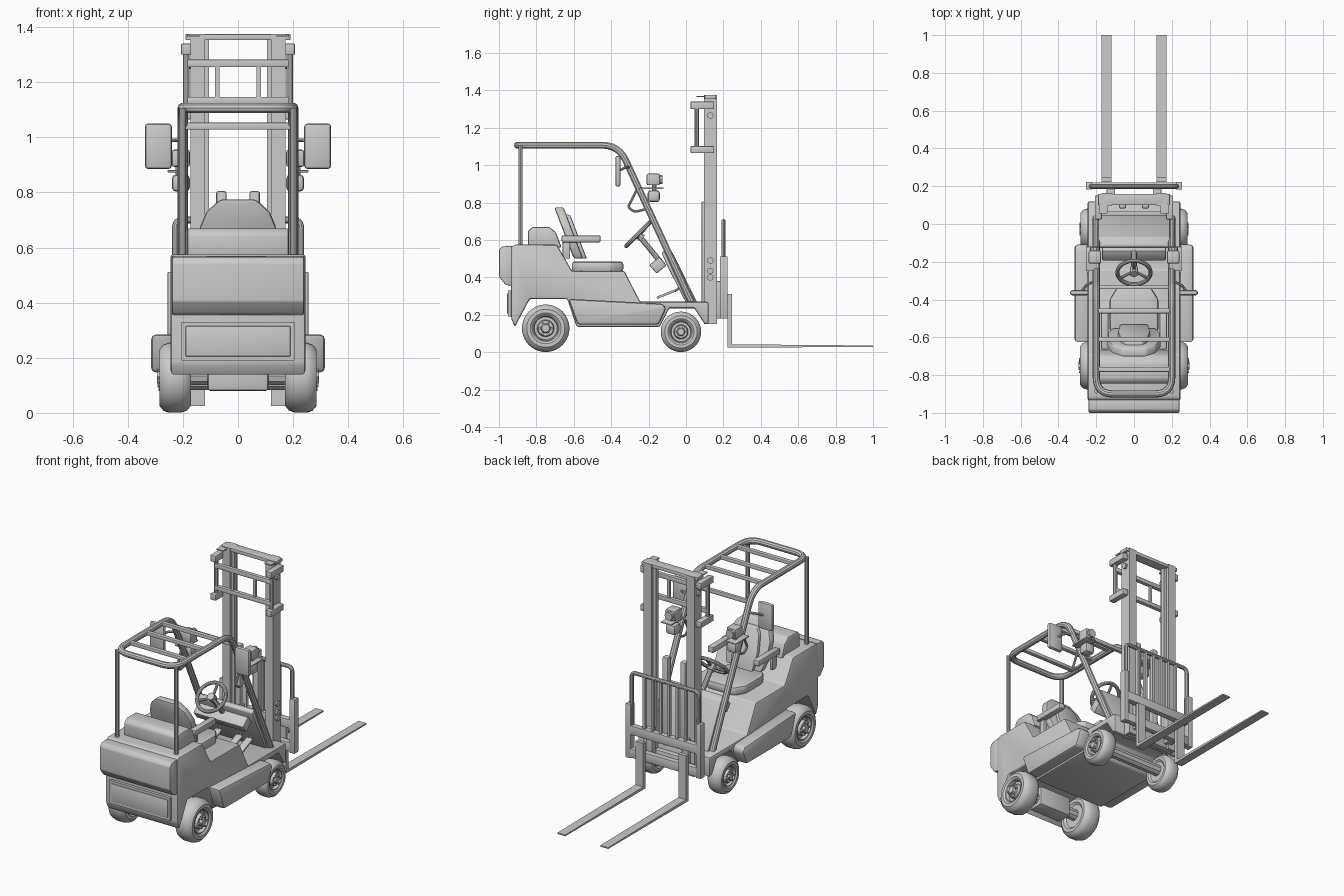
import bpy, bmesh, math
from mathutils import Vector, Matrix

if "Cube" in bpy.data.objects:
    bpy.data.objects.remove(bpy.data.objects["Cube"])


def add(name, bm, bevel=0, segs=2):
    bmesh.ops.recalc_face_normals(bm, faces=bm.faces)
    me = bpy.data.meshes.new(name)
    bm.to_mesh(me)
    bm.free()
    ob = bpy.data.objects.new(name, me)
    bpy.context.collection.objects.link(ob)
    if bevel:
        m = ob.modifiers.new("bevel", 'BEVEL')
        m.width, m.segments, m.limit_method = bevel, segs, 'ANGLE'
        m.angle_limit = math.radians(20)
    return ob


def prism(name, pts, a, b, axis='X', bevel=0, lean=0):
    """Extrude a 2D profile from a to b along an axis; lean shears y by z."""
    place = {'X': lambda p: (a, p[0], p[1]), 'Y': lambda p: (p[0], a, p[1]),
             'Z': lambda p: (p[0], p[1], a)}[axis]
    bm = bmesh.new()
    face = bm.faces.new([bm.verts.new(place(p)) for p in pts])
    ext = bmesh.ops.extrude_face_region(bm, geom=[face])
    d = Vector([(b - a) * (axis == k) for k in 'XYZ'])
    bmesh.ops.translate(bm, vec=d, verts=[v for v in ext['geom'] if isinstance(v, bmesh.types.BMVert)])
    for v in bm.verts:
        v.co.y += lean * v.co.z
    return add(name, bm, bevel)


def box(name, x, y, z, bevel=0, tilt=0):
    """Box from (min, max) ranges, optionally tilted about x through its centre."""
    bm = bmesh.new()
    bmesh.ops.create_cube(bm, size=1)
    c = Matrix.Translation([(r[0] + r[1]) / 2 for r in (x, y, z)])
    s = Matrix.Diagonal([abs(r[1] - r[0]) for r in (x, y, z)] + [1])
    bm.transform(c @ Matrix.Rotation(math.radians(tilt), 4, 'X') @ s)
    return add(name, bm, bevel)


def tube(name, pts, r, fillet=0, cyclic=False, res=3):
    """Round bar through points with rounded corners."""
    P = [Vector(p) for p in pts]
    out = [P[0]]
    for a, p, b in zip(P, P[1:], P[2:]):
        if not fillet:
            out.append(p)
            continue
        s = p + (a - p).normalized() * min(fillet, (a - p).length / 2)
        e = p + (b - p).normalized() * min(fillet, (b - p).length / 2)
        out += [s.lerp(p, t / 6).lerp(p.lerp(e, t / 6), t / 6) for t in range(7)]
    out.append(P[-1])
    cu = bpy.data.curves.new(name, 'CURVE')
    cu.dimensions, cu.bevel_depth, cu.bevel_resolution, cu.use_fill_caps = '3D', r, res, True
    sp = cu.splines.new('POLY')
    sp.points.add(len(out) - 1)
    for q, v in zip(sp.points, out):
        q.co = (*v, 1)
    sp.use_cyclic_u = cyclic
    ob = bpy.data.objects.new(name, cu)
    bpy.context.collection.objects.link(ob)
    return ob


def wheel(name, side, x, y, z, R, w):
    prof = [(-.8, 0), (-.8, .55), (-1, .65), (-1, .8), (-.75, .94), (-.35, 1), (.35, 1), (.75, .94),
            (1, .8), (1, .65), (.85, .56), (.85, .52), (.5, .48), (.5, .36), (.9, .32), (.9, .2),
            (1.15, .16), (1.15, 0)]
    bm = bmesh.new()
    vs = [bm.verts.new((side * (x + u * w), y, z + r * R)) for u, r in prof]
    es = [bm.edges.new(p) for p in zip(vs, vs[1:])]
    bmesh.ops.spin(bm, geom=vs + es, cent=(0, y, z), axis=(1, 0, 0), angle=math.tau, steps=40)
    bmesh.ops.remove_doubles(bm, verts=bm.verts, dist=1e-5)
    add(name, bm)
    for i in range(6):
        t = i * math.tau / 6
        ny, nz = y + .26 * R * math.cos(t), z + .26 * R * math.sin(t)
        tube("wheel_nut", [(side * (x + .8 * w), ny, nz), (side * (x + 1.12 * w), ny, nz)], .007, res=1)


# Chassis with wheel arches and stepped top
prism("body", [(-.935, .56), (-.92, .575), (-.69, .575), (-.61, .435), (-.33, .435), (-.245, .27),
               (.12, .27), (.12, .15), (.1, .15), (.045, .235), (-.09, .235), (-.14, .135),
               (-.585, .135), (-.635, .285), (-.835, .285), (-.915, .135), (-.935, .18)],
      -.245, .245, bevel=.012)
prism("counterweight", [(-.93, .57), (-.985, .565), (-1, .545), (-1, .405), (-.965, .36), (-.93, .355)],
      -.24, .24, bevel=.006)
panel = box("rear_panel", (-.205, .205), (-.952, -.93), (.19, .33))
box("rear_panel_inset", (-.19, .19), (-.956, -.95), (.205, .315), .002)
prism("engine_hood", [(-.845, .56), (-.845, .65), (-.82, .67), (-.73, .67), (-.695, .64), (-.665, .56)],
      -.185, .185, bevel=.01)
box("rear_axle_box", (-.11, .11), (-.8, -.7), (.08, .2), .01)
tube("rear_axle", [(-.2, -.75, .134), (.2, -.75, .134)], .035)
tube("front_axle", [(-.22, -.027, .117), (.22, -.027, .117)], .035)

# Front cowl, dashboard and pedals
prism("front_cowl", [(-.13, .53), (-.115, .545), (-.07, .53), (.06, .265), (.0, .265), (-.1, .46)],
      -.19, .19, bevel=.006)
box("dashboard", (-.17, .17), (-.185, -.115), (.435, .495), .008, 40)
for x in (-.09, .05, .12):
    box("pedal", (x - .022, x + .022), (-.16, -.05), (.305, .317), .003, 22)
    tube("pedal_arm", [(x, -.06, .325), (x, -.03, .35)], .006)

# Steering wheel and column, tilted 45 degrees
hub = Vector((0, -.257, .63))
u, v = Vector((1, 0, 0)), Vector((0, .707, .707))
rim = [hub + .088 * (u * math.cos(t) + v * math.sin(t)) for t in [i * math.tau / 40 for i in range(40)]]
tube("steering_rim", rim, .011, cyclic=True)
for t in (90, 210, 330):
    t = math.radians(t)
    tube("steering_spoke", [hub + Vector((0, .008, -.008)), hub + .086 * (u * math.cos(t) + v * math.sin(t))], .008)
tube("steering_hub", [hub + Vector((0, -.008, .008)), hub + Vector((0, .022, -.022))], .022)
tube("steering_column", [hub, (0, -.13, .475)], .015)

# Seat
prism("seat_cushion", [(-.13, -.56), (-.13, -.4), (-.09, -.335), (.09, -.335), (.13, -.4), (.13, -.56),
                       (.1, -.61), (-.1, -.61)], .43, .485, 'Z', .015)
back = [(-.12, .5), (-.14, .57), (-.14, .67), (-.115, .73), (-.065, .775)]
prism("seat_back", back + [(-x, z) for x, z in reversed(back)], -.41, -.36, 'Y', .012, -.38)
pad = [(-.075, .5), (-.085, .6), (-.07, .7), (-.045, .735)]
prism("seat_back_pad", pad + [(-x, z) for x, z in reversed(pad)], -.37, -.34, 'Y', .008, -.38)

# Overhead guard: one continuous bar, rear posts and roof slats
zt = 1.107
tube("guard_frame", [(-.2, .03, .265), (-.2, -.36, zt), (-.2, -.9, zt), (.2, -.9, zt), (.2, -.36, zt),
                     (.2, .03, .265)], .019, .09)
for y in (-.46, -.61, -.77):
    box("roof_slat", (-.2, .2), (y - .013, y + .013), (1.098, 1.12), .004)
box("roof_front_bar", (-.195, .195), (-.345, -.325), (1.028, 1.053), .004)

for s in (-1, 1):
    sx = lambda a, b: tuple(sorted((s * a, s * b)))
    wheel("rear_wheel", s, .228, -.75, .128, .127, .0575)
    wheel("front_wheel", s, .235, -.027, .109, .108, .047)
    tube("rear_guard_post", [(s * .2, -.885, .565), (s * .2, -.885, zt)], .012)
    # Side step pod
    prism("side_pod", [(-.63, .285), (-.58, .147), (-.145, .147), (-.105, .235), (-.125, .26)],
          s * .23, s * .315, bevel=.018)
    # Armrests
    box("armrest", sx(.135, .175), (-.665, -.457), (.587, .625), .008)
    box("armrest_support", sx(.135, .155), (-.66, -.62), (.5, .6), .005)
    # Mirrors
    box("mirror", sx(.24, .338), (-.378, -.35), (.885, 1.05), .012)
    tube("mirror_arm", [(s * .2, -.3, .99), (s * .25, -.32, .99), (s * .28, -.36, .97)], .007, .02)
    # Work lights on a bracket plate
    box("light_bracket", sx(.185, .255), (-.25, -.12), (.873, .881), .002)
    tube("light_mount", [(s * .215, -.17, .86), (s * .215, -.17, .9)], .012)
    box("head_light", sx(.175, .24), (-.21, -.14), (.893, .955), .008)
    tube("head_light_lens", [(s * .2075, -.145, .924), (s * .2075, -.125, .924)], .026)
    box("turn_light", sx(.175, .24), (-.205, -.14), (.803, .865), .015)
    # Grab handle behind the front post
    tube("grab_handle", [(s * .2, -.265, .865), (s * .2, -.31, .775), (s * .2, -.275, .75),
                         (s * .2, -.215, .765)], .007, .015)
    # Mast rail channels, opening inwards
    prism("mast_rail", [(s * x, y) for x, y in ((.172, .095), (.12, .095), (.12, .112), (.155, .112),
                        (.155, .148), (.12, .148), (.12, .165), (.172, .165))], .15, 1.375, 'Z')
    box("inner_mast_rail", sx(.105, .148), (.118, .142), (.16, 1.36))
    box("lift_cylinder", sx(.042, .079), (.082, .12), (.17, .805), .008)
    for z0, z1 in ((1.3, 1.34), (1.065, 1.102)):
        box("mast_bracket", sx(.17, .207), (.025, .15), (z0, z1), .004)
    tube("mast_side_bar", [(s * .188, .057, 1.09), (s * .188, .057, 1.31)], .012)
    box("mast_guard_bar", sx(.067, .083), (.05, .064), (1.13, 1.27))
    box("mast_top_lip", sx(.14, .185), (.055, .1), (1.364, 1.371))
    for z in (1.265, .49, .435, .4):
        tube("mast_roller", [(s * .16, .13, z), (s * .185, .13, z)], .017)
    # Carriage ends and forks
    box("carriage_post", sx(.222, .255), (.182, .222), (.18, .512), .003)
    box("carriage_hook", sx(.1, .145), (.145, .185), (.18, .38), .003)
    prism("fork", [(.222, .31), (.222, .025), (1, .028), (1, .036), (.245, .042), (.245, .31)],
          s * .119, s * .172)

# Mast cross members
box("mast_top_tie", (-.19, .19), (.1, .16), (1.353, 1.375), .003)
box("mast_bottom_tie", (-.17, .17), (.095, .15), (.155, .24), .004)
for z0, z1 in ((1.255, 1.282), (1.12, 1.147)):
    box("mast_guard_rail", (-.185, .185), (.045, .069), (z0, z1), .003)

# Carriage plates and load backrest
for z0, z1 in ((.185, .24), (.325, .38)):
    box("carriage_plate", (-.25, .25), (.185, .22), (z0, z1), .003)
tube("backrest_frame", [(-.228, .2, .36), (-.228, .2, .7), (.228, .2, .7), (.228, .2, .36)], .012, .03)
for i in range(6):
    x = -.14 + i * .056
    box("backrest_bar", (x - .008, x + .008), (.192, .21), (.37, .7))

# Bake modifiers and curves, then smooth rounded surfaces
bpy.ops.object.select_all(action='SELECT')
bpy.context.view_layer.objects.active = panel
bpy.ops.object.convert(target='MESH')
bpy.ops.object.shade_smooth_by_angle(angle=math.radians(35))
